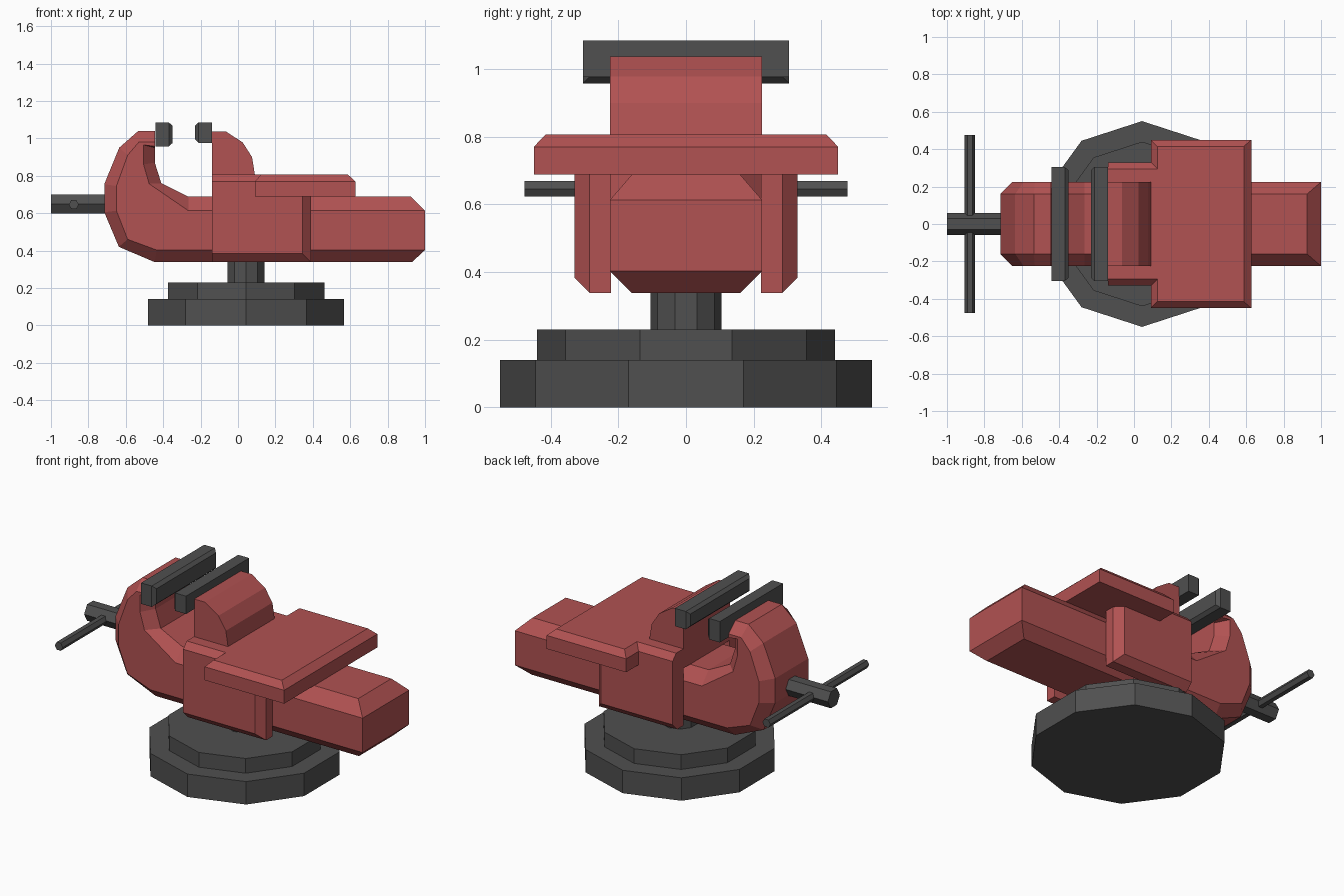
import bpy, bmesh, math

if "Cube" in bpy.data.objects:
    bpy.data.objects.remove(bpy.data.objects["Cube"])


def material(name, rgb):
    m = bpy.data.materials.new(name)
    m.diffuse_color = (*rgb, 1)
    m.use_nodes = True
    m.node_tree.nodes["Principled BSDF"].inputs["Base Color"].default_value = m.diffuse_color
    return m


RED = material("red_paint", (0.44, 0.084, 0.084))
GREY = material("dark_steel", (0.08, 0.08, 0.08))


def loft(name, rings, mat):
    """Skin matching rings of 3D points and cap both ends."""
    bm = bmesh.new()
    loops = [[bm.verts.new(p) for p in ring] for ring in rings]
    n = len(loops[0])
    for a, b in zip(loops, loops[1:]):
        for i in range(n):
            j = (i + 1) % n
            bm.faces.new((a[i], a[j], b[j], b[i]))
    bm.faces.new(loops[0])
    bm.faces.new(loops[-1])
    bmesh.ops.remove_doubles(bm, verts=bm.verts, dist=0.0005)
    bmesh.ops.recalc_face_normals(bm, faces=bm.faces)
    me = bpy.data.meshes.new(name)
    bm.to_mesh(me)
    bm.free()
    me.materials.append(mat)
    ob = bpy.data.objects.new(name, me)
    bpy.context.collection.objects.link(ob)
    return ob


def at_y(pts, y):
    return [(x, y, z) for x, z in pts]


def at_z(pts, z):
    return [(x, y, z) for x, y in pts]


def at_x(pts, x):
    return [(x, y, z) for y, z in pts]


def polygon(cx, cy, r, n, start=0):
    return [(cx + r * math.cos(start + i * math.tau / n),
             cy + r * math.sin(start + i * math.tau / n)) for i in range(n)]


def rect(a0, a1, b0, b1):
    return [(a0, b0), (a1, b0), (a1, b1), (a0, b1)]


# Ten-sided swivel base and post
for name, r, z0, z1 in (("base_lower", 0.55, 0, 0.14),
                        ("base_upper", 0.44, 0.13, 0.23),
                        ("base_post", 0.105, 0.22, 0.36)):
    p = polygon(0.043, 0, r, 10, math.pi / 2)
    loft(name, [at_z(p, z0), at_z(p, z1)], GREY)

# Sliding jaw: hooked arm and long bar in one piece with chamfered edges
full = [(-.445, 1.038), (-.535, 1.038), (-.635, .95), (-.715, .755),
        (-.715, .605), (-.637, .42), (-.445, .338), (.93, .338), (1, .403),
        (1, .613), (.925, .688), (-.265, .688), (-.41, .76), (-.445, .87),
        (-.445, .95), (-.445, .957)]
side = [(-.445, .98), (-.53, .98), (-.59, .91), (-.65, .745),
        (-.65, .613), (-.59, .46), (-.435, .403), (1, .403), (1, .403),
        (1, .613), (1, .613), (-.265, .613), (-.475, .757), (-.505, .86),
        (-.505, .965), (-.445, .957)]
loft("sliding_jaw", [at_y(side, -.225), at_y(full, -.16),
                     at_y(full, .16), at_y(side, .225)], RED)

# Side cheeks of the fixed body
for s, label in ((-1, "front"), (1, "back")):
    wide = rect(-.14, .39, .338, .70)
    loft("cheek_" + label, [at_y(wide, s * .222), at_y(wide, s * .285),
                            at_y(rect(-.14, .345, .383, .70), s * .33)], RED)


# Top plate with a narrow front and a wide anvil, chamfered on top
def plate_outline(front_y, step_x, wide_y, end_x):
    half = [(-.14, front_y), (step_x, front_y), (step_x, wide_y), (end_x, wide_y)]
    return half + [(x, -y) for x, y in reversed(half)]


low = plate_outline(.33, .09, .45, .627)
loft("anvil_plate", [at_z(low, .688), at_z(low, .77),
                     at_z(plate_outline(.295, .125, .415, .587), .807)], RED)

# Fixed jaw with rounded back
fixed = [(-.14, .78), (-.14, 1.037), (-.065, 1.037), (.025, .978),
         (.075, .9), (.09, .807), (.09, .78)]
loft("fixed_jaw", [at_y(fixed, -.225), at_y(fixed, .225)], RED)

# Gripping plates, chamfered on the faces towards the gap
for name, back, edge, face, z0 in (("sliding_grip", -.442, -.37, -.35, .957),
                                   ("fixed_grip", -.138, -.212, -.23, .976)):
    big = rect(-.305, .305, z0, 1.085)
    small = rect(-.287, .287, z0 + .018, 1.067)
    loft(name, [at_x(big, back), at_x(big, edge), at_x(small, face)], GREY)

# Six-sided screw and its cross handle
screw = polygon(0, .649, .058, 6)
loft("screw", [at_x(screw, -1), at_x(screw, -.68)], GREY)
bar = polygon(-.878, .646, .027, 6)
loft("handle", [at_y(bar, -.477), at_y(bar, .477)], GREY)
